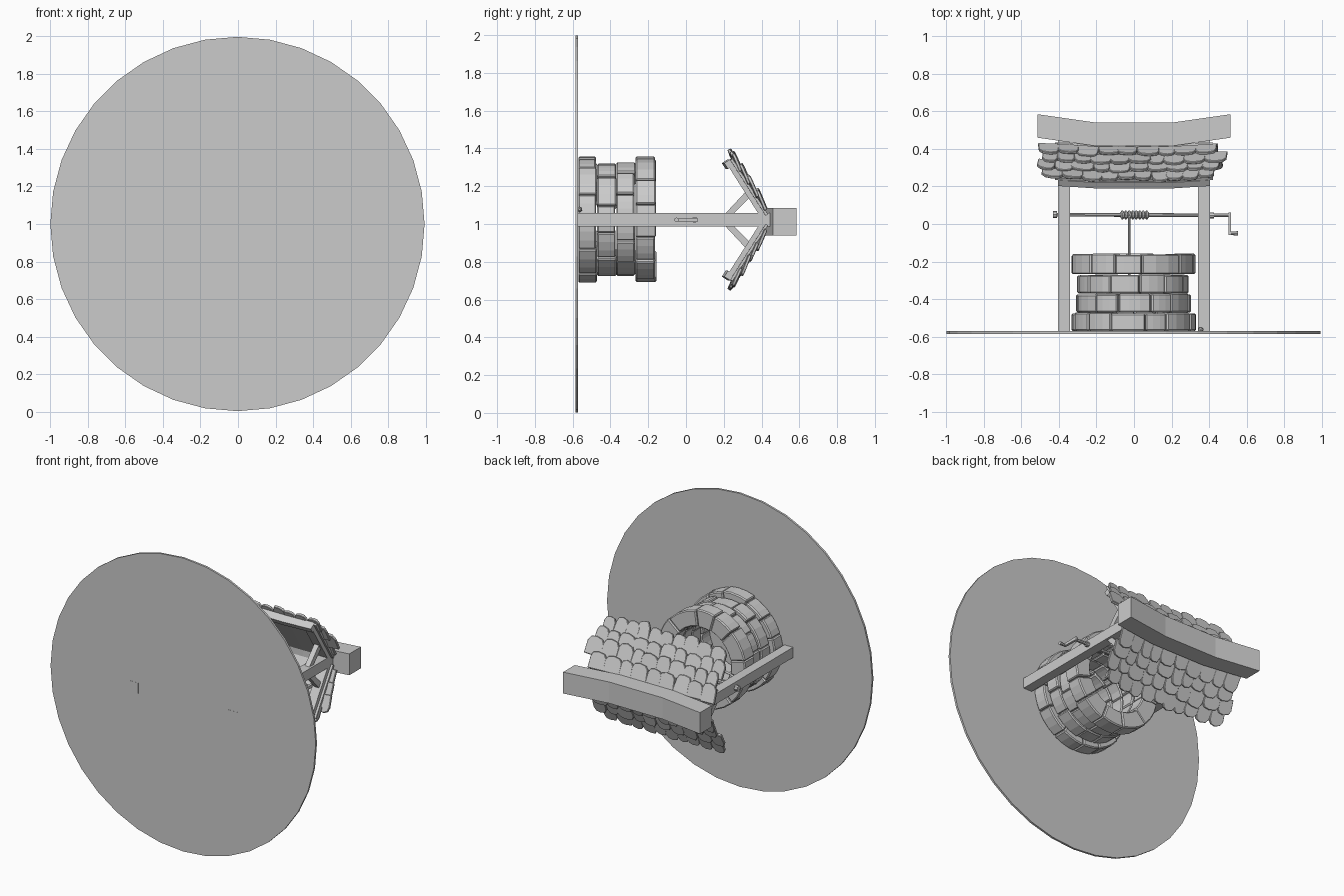
import bpy, bmesh, math, random
from mathutils import Vector, Matrix

random.seed(7)
cube = bpy.data.objects.get("Cube")
if cube:
    bpy.data.objects.remove(cube, do_unlink=True)

grey = bpy.data.materials.new("plain_grey")
grey.use_nodes = True
grey.diffuse_color = (0.6, 0.6, 0.6, 1)
grey.node_tree.nodes["Principled BSDF"].inputs["Base Color"].default_value = (0.6, 0.6, 0.6, 1)

MID = 1.022      # z of the well's axis; the well's own "up" runs along +y


def finish(name, bm, bevel=0.0):
    """Turn a bmesh into a named, coloured object."""
    bmesh.ops.recalc_face_normals(bm, faces=bm.faces)
    me = bpy.data.meshes.new(name)
    bm.to_mesh(me)
    bm.free()
    me.materials.append(grey)
    ob = bpy.data.objects.new(name, me)
    bpy.context.collection.objects.link(ob)
    if bevel:
        mod = ob.modifiers.new("worn_edges", 'BEVEL')
        mod.width, mod.segments, mod.angle_limit = bevel, 1, math.radians(40)
    return ob


def loft(bm, rings):
    """Skin a list of equal point rings and cap both ends."""
    rows = [[bm.verts.new(p) for p in ring] for ring in rings]
    for a, b in zip(rows, rows[1:]):
        for i in range(len(a)):
            j = (i + 1) % len(a)
            bm.faces.new((a[i], a[j], b[j], b[i]))
    bm.faces.new(rows[0][::-1])
    bm.faces.new(rows[-1])


def sag(x):
    """Dip of the old roof: flat in the middle, rising to the ends."""
    return -min(1.0, max(0.0, (0.515 - abs(x)) / 0.315))


def prism(name, yz, xs, dip=0.0):
    """Extrude a (y, z) profile through x stations, with optional sag."""
    bm = bmesh.new()
    loft(bm, [[(x, y + dip * sag(x), z) for y, z in yz] for x in xs])
    return finish(name, bm)


def rect(y0, y1, z0, z1):
    return [(y0, z0), (y1, z0), (y1, z1), (y0, z1)]


def rod(name, a, b, r, sides=8, r2=None):
    """Round bar from a to b."""
    a, b = Vector(a), Vector(b)
    bm = bmesh.new()
    rot = (b - a).to_track_quat('Z', 'Y').to_matrix().to_4x4()
    bmesh.ops.create_cone(bm, cap_ends=True, segments=sides, radius1=r,
                          radius2=r if r2 is None else r2, depth=(b - a).length,
                          matrix=Matrix.Translation((a + b) / 2) @ rot)
    return finish(name, bm)


# Ground disc
rod("ground_disc", (-0.003, -0.585, 1), (-0.003, -0.571, 1), 0.997, 36)


# Stone courses of the well wall
def course(name, y0, y1, radius, count, turn):
    bm = bmesh.new()
    cuts = [(i + random.uniform(-0.2, 0.2)) * math.tau / count + turn for i in range(count)]
    cuts.append(cuts[0] + math.tau)
    for a0, a1 in zip(cuts, cuts[1:]):
        out = radius + random.uniform(-0.008, 0.006)
        inn = 0.215 + random.uniform(-0.006, 0.008)
        lo, hi = y0 + 0.001, y1 + random.uniform(-0.006, 0.003)
        rings = []
        for k in range(4):
            a = a0 + 0.006 + (a1 - a0 - 0.012) * k / 3
            c, s = math.cos(a), math.sin(a)
            rings.append([(-0.005 + r * c, y, MID + r * s)
                          for r, y in ((inn, lo), (out, lo), (out, hi), (inn, hi))])
        loft(bm, rings)
    finish(name, bm, 0.007)


for n, (y0, y1, r, cnt) in enumerate([(-0.571, -0.472, 0.332, 13), (-0.472, -0.370, 0.305, 12),
                                      (-0.370, -0.268, 0.302, 13), (-0.268, -0.160, 0.332, 12)]):
    course(f"stone_course_{n + 1}", y0, y1, r, cnt, n * 0.27)

# Posts, rafters and braces at both ends
D = Vector((0, -0.536, 0.844))       # down the roof slope
N = Vector((0, 0.844, 0.536))        # out of the roof slope
TOP = Vector((0, 0.43, 0))           # ridge, relative to the axis


def slope(s, n, side, x=0.0):
    p = TOP + D * s + N * n
    return Vector((x, p.y, MID + side * p.z))


def slope_rect(s0, s1, n0, n1, side):
    return [slope(s, n, side).yz for s, n in ((s0, n0), (s1, n0), (s1, n1), (s0, n1))]


for end, ex in (("left", 1), ("right", -1)):
    span = (ex * 0.34, ex * 0.405)
    prism(f"{end}_post", rect(-0.586, 0.46, MID - 0.034, MID + 0.036), span)
    for face, side in (("upper", 1), ("lower", -1)):
        prism(f"{end}_{face}_rafter", slope_rect(0, 0.375, -0.022, 0.02, side), span)
        prism(f"{end}_{face}_brace",
              [(y, MID + side * z) for y, z in
               ((0.205, 0.03), (0.25, 0.03), (0.345, 0.125), (0.312, 0.145))],
              (ex * 0.355, ex * 0.39))

# Sagging ridge beam
bend = (-0.515, -0.2, 0.2, 0.515)
prism("ridge_beam", rect(0.46, 0.585, 0.94, 1.085), bend, 0.045)

# Roof decks, eave boards and shingles
for face, side in (("upper", 1), ("lower", -1)):
    inner = (-0.42, -0.2, 0.2, 0.42)
    prism(f"{face}_roof_deck", slope_rect(0.02, 0.37, 0.008, 0.022, side), inner, 0.012)
    prism(f"{face}_eave_board", slope_rect(0.335, 0.372, -0.025, 0.012, side),
          (-0.405, -0.2, 0.2, 0.405), 0.02)

    bm = bmesh.new()
    for row in range(4):
        start = 0.045 + row * 0.081
        x = -0.5 + (row % 2) * 0.025 + random.uniform(-0.01, 0.01)
        while x < 0.42:
            w = random.uniform(0.075, 0.115)
            ln = random.uniform(0.098, 0.125)
            h = w / 2 + 0.003
            twist = random.uniform(-0.1, 0.1)
            lift = random.uniform(0.014, 0.024)
            outline = [(-h, 0), (h, 0), (h * random.uniform(0.92, 1.05), ln * 0.68),
                       (h * 0.72, ln * 0.92), (h * 0.1, ln), (-h * 0.65, ln * random.uniform(0.88, 1)),
                       (-h, ln * 0.68)]
            rings = []
            for thick in (0.0, 0.017):
                ring = []
                for u, v in outline:
                    px = x + w / 2 + u + twist * v
                    p = slope(start + v - twist * u, 0.017 + lift * v / ln + thick, side, px)
                    p.y += 0.02 * sag(px)
                    ring.append(p)
                rings.append(ring)
            loft(bm, rings)
            x += w
    finish(f"{face}_shingles", bm, 0.003)

# Winding axle with end cap, collar and crank
AX = 0.046
rod("axle", (-0.43, AX + 0.004, MID), (0.515, AX, MID), 0.010)
rod("axle_end_cap", (-0.432, AX + 0.004, MID), (-0.41, AX + 0.004, MID), 0.019)
rod("axle_collar", (0.405, AX, MID), (0.425, AX, MID), 0.016)
prism("crank_arm", [(0.062, MID - 0.011), (0.062, MID + 0.011),
                    (-0.058, MID + 0.008), (-0.058, MID - 0.008)], (0.503, 0.518))
rod("crank_handle", (0.51, -0.05, MID), (0.553, -0.05, MID), 0.008, 8, 0.012)

# Rope wound on the axle and hanging into the well
bm = bmesh.new()
for i in range(8):
    cx = -0.062 + i * 0.0185
    rings = []
    for off, r in ((-0.009, 0.015), (-0.004, 0.023), (0.004, 0.023), (0.009, 0.015)):
        rings.append([(cx + off + 0.004 * math.sin(a), AX + 0.002 + r * math.cos(a), MID + r * math.sin(a))
                      for a in (k * math.tau / 12 for k in range(12))])
    loft(bm, rings)
finish("rope_coil", bm)
rod("hanging_rope", (-0.025, AX, MID + 0.015), (-0.025, -0.32, MID + 0.015), 0.006)

# Small stone beside the left post
bm = bmesh.new()
bmesh.ops.create_icosphere(bm, subdivisions=1, radius=0.016,
                           matrix=Matrix.Translation((0.355, -0.564, 1.078)))
finish("pebble", bm)
